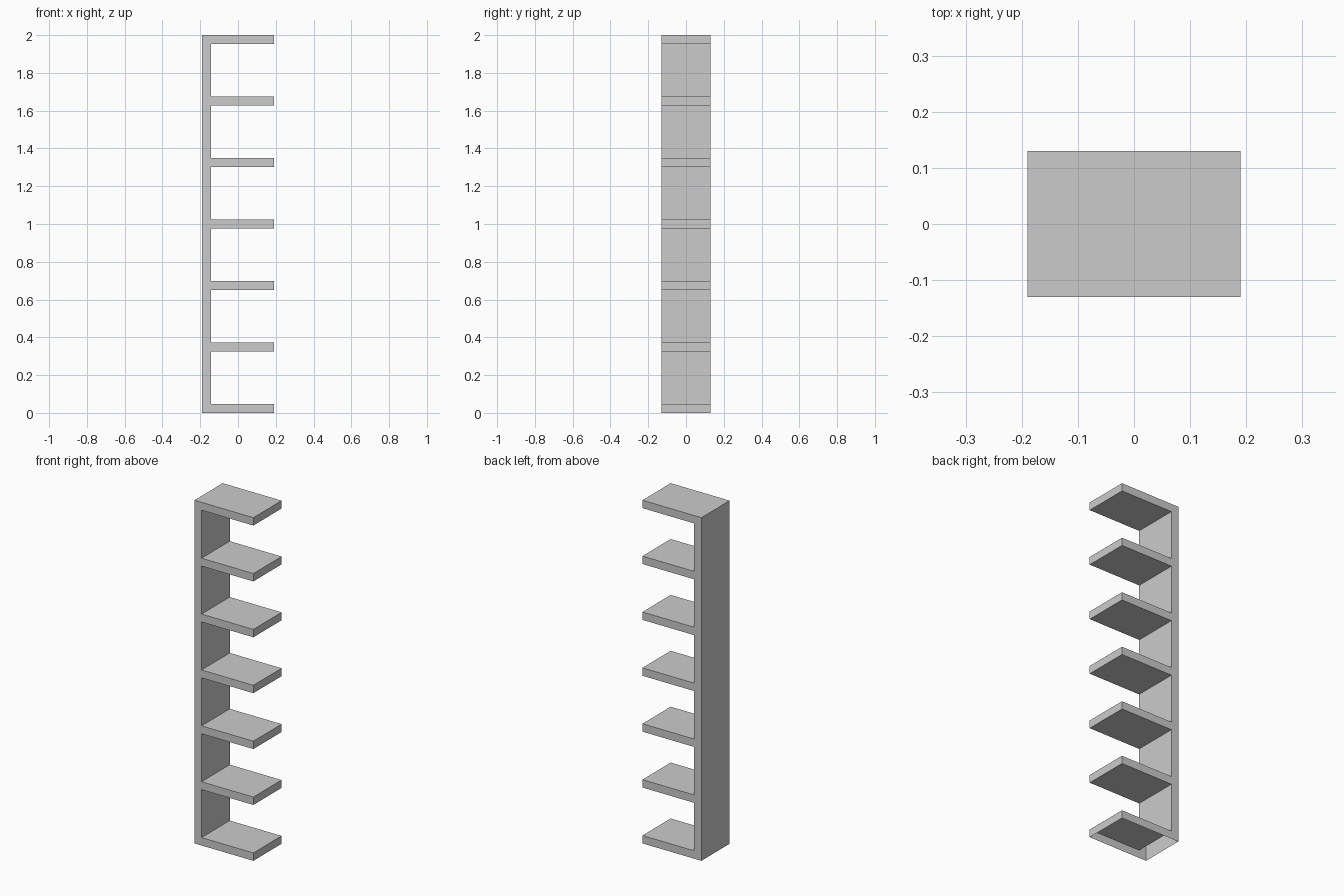
import bpy, bmesh

if "Cube" in bpy.data.objects:
    bpy.data.objects.remove(bpy.data.objects["Cube"])

HX, HY, HEIGHT = 0.19, 0.13, 2.0   # half width, half depth, total height
WALL, SHELF = 0.046, 0.046         # upright and shelf thickness
COUNT = 7
PITCH = (HEIGHT - SHELF) / (COUNT - 1)

# Comb-shaped side profile: tall upright on the left, shelves to the right
profile = [(-HX, HEIGHT), (-HX, 0)]
for i in range(COUNT):
    z = i * PITCH
    if i > 0:
        profile.append((-HX + WALL, z))
    profile += [(HX, z), (HX, z + SHELF)]
    if i < COUNT - 1:
        profile.append((-HX + WALL, z + SHELF))

# Extrude the profile through the depth
bm = bmesh.new()
face = bm.faces.new([bm.verts.new((x, -HY, z)) for x, z in profile])
ext = bmesh.ops.extrude_face_region(bm, geom=[face], use_keep_orig=True)
moved = [g for g in ext["geom"] if isinstance(g, bmesh.types.BMVert)]
bmesh.ops.translate(bm, verts=moved, vec=(0, 2 * HY, 0))
bmesh.ops.recalc_face_normals(bm, faces=bm.faces)

# The underside that rests on the floor is open
bottom = [f for f in bm.faces if all(v.co.z < 1e-4 for v in f.verts)]
bmesh.ops.delete(bm, geom=bottom, context='FACES')

mesh = bpy.data.meshes.new("shelf_tower")
bm.to_mesh(mesh)
bm.free()
tower = bpy.data.objects.new("shelf_tower", mesh)
bpy.context.collection.objects.link(tower)
